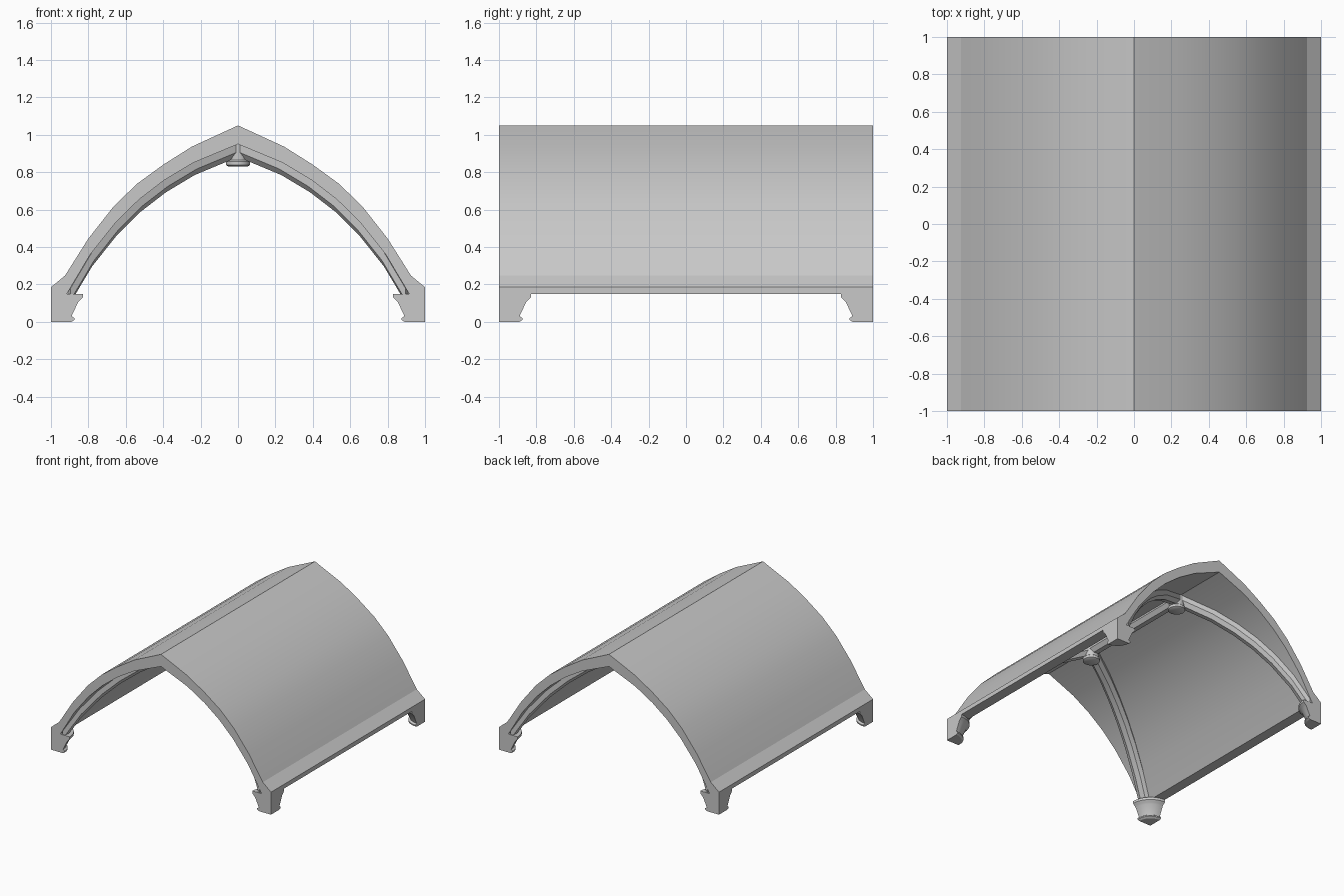
import bpy, bmesh
from math import sin, cos, pi, radians
from mathutils import Vector

cube = bpy.data.objects.get("Cube")
if cube:
    bpy.data.objects.remove(cube, do_unlink=True)

stone = bpy.data.materials.new("grey_stone")
stone.use_nodes = True
GREY = (0.58, 0.58, 0.58, 1)
stone.diffuse_color = GREY
stone.node_tree.nodes["Principled BSDF"].inputs["Base Color"].default_value = GREY


def loft(name, rings, angle=30):
    """Join closed rings of points into a capped solid."""
    bm = bmesh.new()
    loops = [[bm.verts.new(p) for p in ring] for ring in rings]
    n = len(loops[0])
    for a, b in zip(loops, loops[1:]):
        for i in range(n):
            j = (i + 1) % n
            bm.faces.new((a[i], a[j], b[j], b[i]))
    bm.faces.new(loops[0])
    bm.faces.new(loops[-1])
    bmesh.ops.recalc_face_normals(bm, faces=bm.faces)
    mesh = bpy.data.meshes.new(name)
    bm.to_mesh(mesh)
    bm.free()
    mesh.materials.append(stone)
    obj = bpy.data.objects.new(name, mesh)
    bpy.context.collection.objects.link(obj)
    bpy.ops.object.select_all(action='DESELECT')
    obj.select_set(True)
    bpy.context.view_layer.objects.active = obj
    bpy.ops.object.shade_smooth_by_angle(angle=radians(angle))
    return obj


# Pointed vault shell: half profile mirrored, then run along y
outer = [(0, 1.05), (.246, .937), (.40, .84), (.54, .738), (.665, .617),
         (.80, .445), (.925, .247), (1, .185)]
inner = [(.915, .15), (.79, .36), (.655, .53), (.53, .653), (.395, .757),
         (.24, .85), (0, .95)]
half = outer + [(1, .15)] + inner
left = [(-x, z) for x, z in reversed(half[1:-1])]
profile = half + left
loft("vault_shell", [[(x, y, z) for x, z in profile] for y in (-1, 1)], 12)

# Ribs: tapered section swept along the underside
DROP, EMBED, TOP_W, LOW_W = .065, .03, .045, .02


def rib(name, path):
    along = Vector(path[-1]) - Vector(path[0])
    side = Vector((-along.y, along.x, 0)).normalized()
    rings = []
    for p in path:
        ring = []
        for w, dz in ((-TOP_W, EMBED), (TOP_W, EMBED), (TOP_W, -DROP / 2),
                      (LOW_W, -DROP), (-LOW_W, -DROP), (-TOP_W, -DROP / 2)):
            ring.append(Vector(p) + side * w + Vector((0, 0, dz)))
        rings.append(ring)
    return loft(name, rings, 20)


rib("ridge_rib", [(0, -.5, .95), (0, .5, .95)])

# Corner corbels: quarter-round moulded brackets (radius, height)
corbel = [(.11, 0), (.125, .01), (.125, .02), (.11, .03), (.145, .105),
          (.155, .115), (.17, .13), (.17, .15)]
STEPS = 8
for sy, end in ((-1, "front"), (1, "back")):
    for sx, hand in ((-1, "right"), (1, "left")):
        rings = []
        for r, z in corbel:
            ring = [(sx, sy, z)]
            for i in range(STEPS + 1):
                t = pi / 2 * i / STEPS
                ring.append((sx * (1 - r * cos(t)), sy * (1 - r * sin(t)), z))
            rings.append(ring)
        loft(f"{end}_{hand}_corbel", rings)
        # Diagonal rib from this corbel up to the boss
        rib(f"{end}_{hand}_rib",
            [(sx * x, sy * (.5 + .5 * x), z) for x, z in inner])

    # Ridge boss where the ribs meet
    boss = [(.05, .83), (.064, .838), (.064, .858), (.057, .864), (.057, .96)]
    loft(f"{end}_boss", [[(r * cos(2 * pi * i / 24), sy * .5 + r * sin(2 * pi * i / 24), z)
                          for i in range(24)] for r, z in boss])
